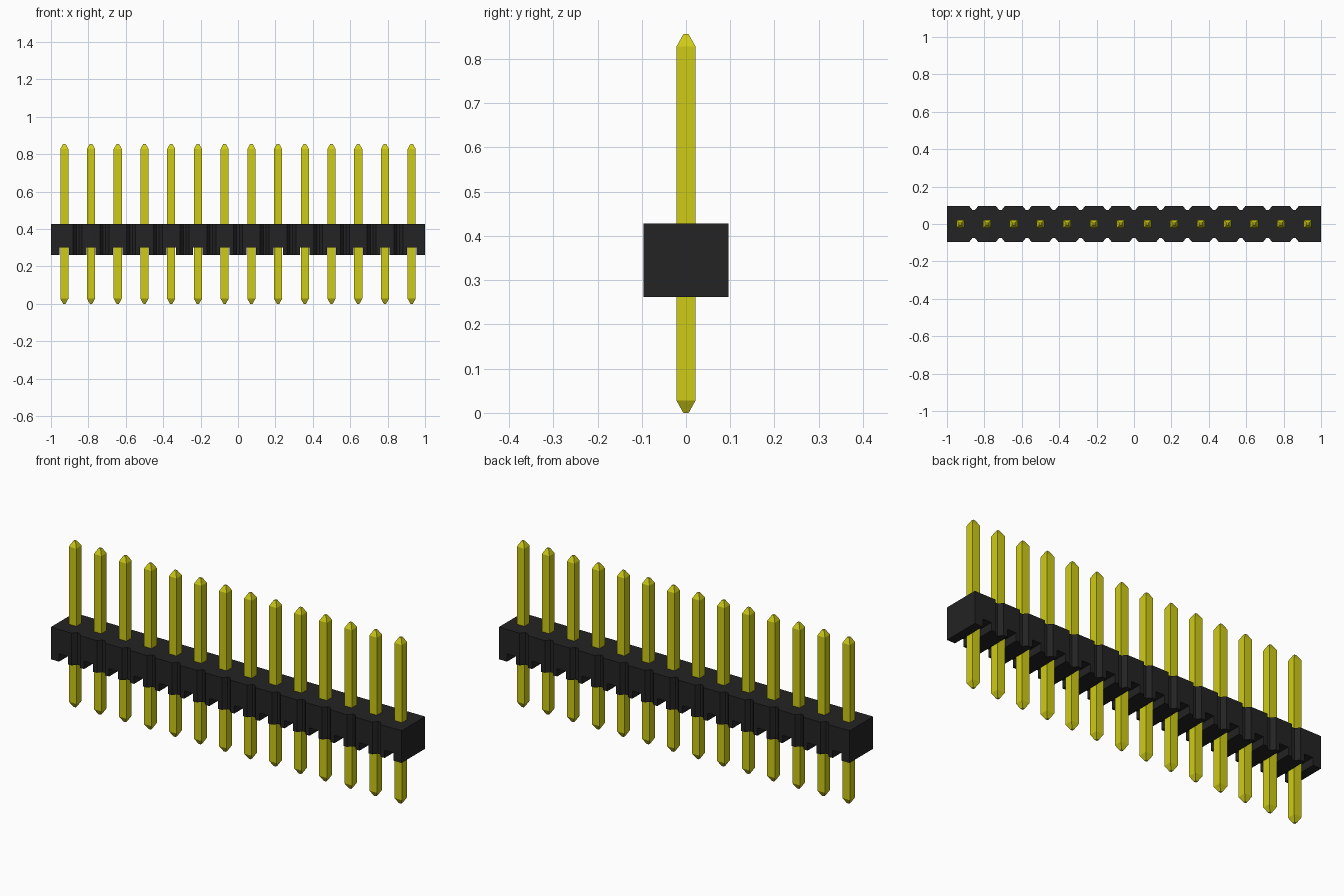
import bpy
import bmesh

if "Cube" in bpy.data.objects:
    bpy.data.objects.remove(bpy.data.objects["Cube"], do_unlink=True)

COUNT = 14
PITCH = 2.0 / COUNT
Z_LOW, Z_GROOVE, Z_HIGH, Z_TOP = 0.262, 0.302, 0.428, 0.856
HALF_DEPTH = 0.096
PIN_HALF, TIP_HALF, TIP_LEN = 0.0215, 0.006, 0.028
centres = [-1 + PITCH * (i + 0.5) for i in range(COUNT)]


def material(name, rgb, roughness):
    mat = bpy.data.materials.new(name)
    mat.use_nodes = True
    mat.diffuse_color = (*rgb, 1)
    bsdf = mat.node_tree.nodes["Principled BSDF"]
    bsdf.inputs["Base Color"].default_value = (*rgb, 1)
    bsdf.inputs["Roughness"].default_value = roughness
    return mat


def make_object(name, bm, mat=None):
    bmesh.ops.recalc_face_normals(bm, faces=bm.faces)
    mesh = bpy.data.meshes.new(name)
    bm.to_mesh(mesh)
    bm.free()
    obj = bpy.data.objects.new(name, mesh)
    bpy.context.collection.objects.link(obj)
    if mat:
        mesh.materials.append(mat)
    return obj


black = material("black plastic", (0.017, 0.017, 0.018), 0.6)
gold = material("yellow metal", (0.62, 0.60, 0.008), 0.5)

# Housing outline: a long bar with a notch between neighbouring positions
front = [(-1, -HALF_DEPTH)]
for i in range(1, COUNT):
    x = -1 + PITCH * i
    front += [(x - 0.024, -HALF_DEPTH), (x - 0.007, -HALF_DEPTH + 0.021),
              (x + 0.007, -HALF_DEPTH + 0.021), (x + 0.024, -HALF_DEPTH)]
front.append((1, -HALF_DEPTH))
outline = front + [(x, -y) for x, y in reversed(front)]

bm = bmesh.new()
base = bm.faces.new([bm.verts.new((x, y, Z_LOW)) for x, y in outline])
top = bmesh.ops.extrude_face_region(bm, geom=[base], use_keep_orig=True)
bmesh.ops.translate(bm, vec=(0, 0, Z_HIGH - Z_LOW),
                    verts=[v for v in top["geom"] if isinstance(v, bmesh.types.BMVert)])
housing = make_object("housing", bm, black)

# Grooves across the underside, one at each pin
bm = bmesh.new()
for x in centres:
    cube = bmesh.ops.create_cube(bm, size=1)["verts"]
    bmesh.ops.scale(bm, vec=(0.05, 0.4, 0.1), verts=cube)
    bmesh.ops.translate(bm, vec=(x, 0, Z_GROOVE - 0.05), verts=cube)
cutter = make_object("groove_cutter", bm)
cutter.hide_render = True

cut = housing.modifiers.new("grooves", "BOOLEAN")
cut.operation = "DIFFERENCE"
cut.solver = "EXACT"
cut.object = cutter
bpy.context.view_layer.objects.active = housing
bpy.ops.object.modifier_apply(modifier=cut.name)
bpy.data.objects.remove(cutter, do_unlink=True)

# Square pin with a tapered tip at both ends
bm = bmesh.new()
rings = []
for z, h in ((0, TIP_HALF), (TIP_LEN, PIN_HALF),
             (Z_TOP - TIP_LEN, PIN_HALF), (Z_TOP, TIP_HALF)):
    rings.append([bm.verts.new((sx * h, sy * h, z))
                  for sx, sy in ((-1, -1), (1, -1), (1, 1), (-1, 1))])
for a, b in zip(rings, rings[1:]):
    for k in range(4):
        n = (k + 1) % 4
        bm.faces.new((a[k], a[n], b[n], b[k]))
bm.faces.new(rings[0])
bm.faces.new(rings[-1])
pin = make_object("pin_01", bm, gold)
pin.location.x = centres[0]

# Remaining pins share the same mesh
for i, x in enumerate(centres[1:], 2):
    copy = bpy.data.objects.new(f"pin_{i:02d}", pin.data)
    copy.location.x = x
    bpy.context.collection.objects.link(copy)
